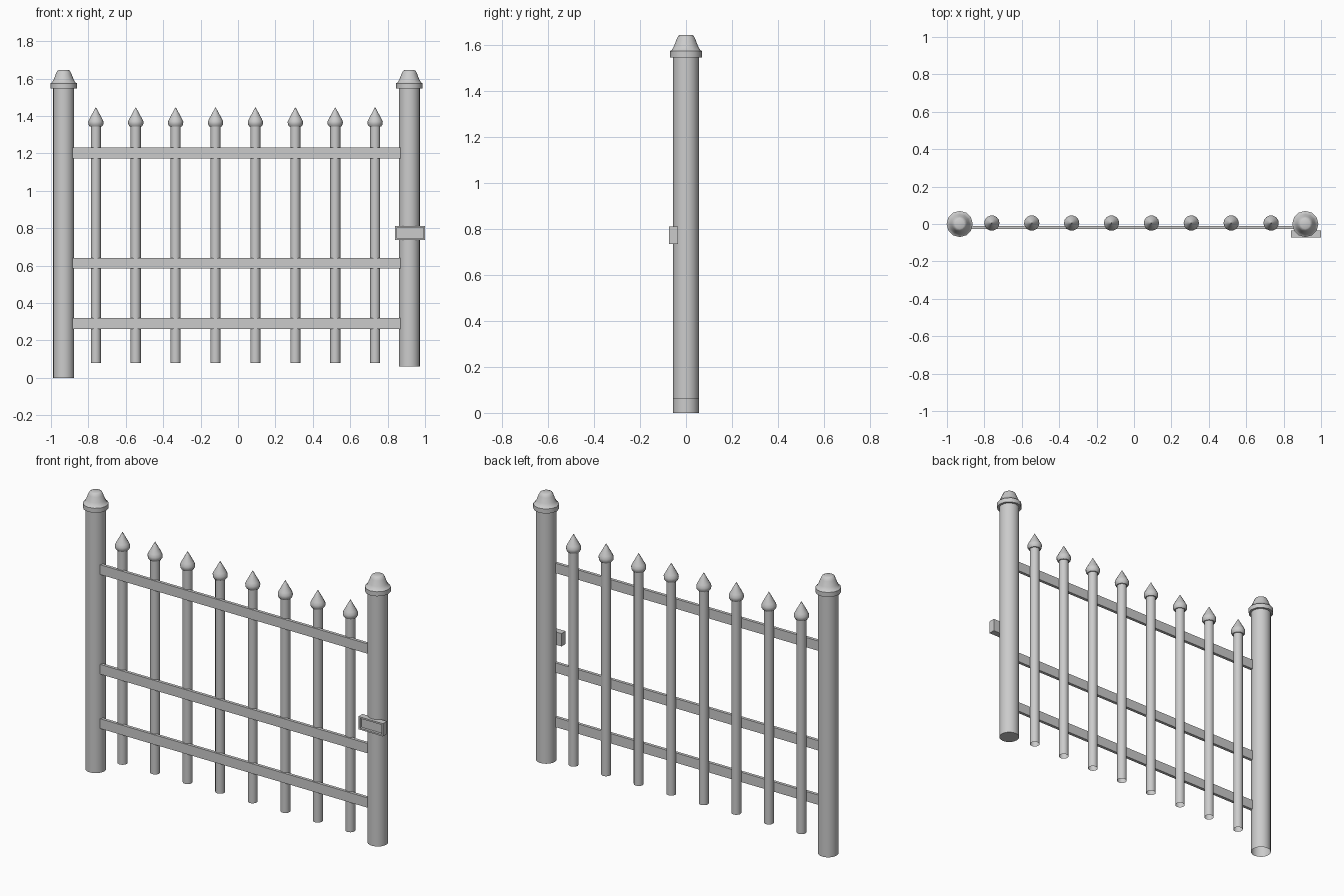
import bpy, bmesh, math

cube = bpy.data.objects.get("Cube")
if cube:
    bpy.data.objects.remove(cube)

# One painted metal colour
metal = bpy.data.materials.new("grey_metal")
metal.use_nodes = True
GREY = (0.6, 0.6, 0.6, 1)
metal.diffuse_color = GREY
metal.node_tree.nodes["Principled BSDF"].inputs["Base Color"].default_value = GREY


def finish(bm, name, smooth=None):
    bmesh.ops.recalc_face_normals(bm, faces=bm.faces)
    mesh = bpy.data.meshes.new(name)
    bm.to_mesh(mesh)
    bm.free()
    mesh.materials.append(metal)
    obj = bpy.data.objects.new(name, mesh)
    bpy.context.collection.objects.link(obj)
    if smooth:
        bpy.ops.object.select_all(action='DESELECT')
        obj.select_set(True)
        bpy.context.view_layer.objects.active = obj
        bpy.ops.object.shade_smooth_by_angle(angle=math.radians(smooth))
    return obj


def lathe(name, profile, x, y, sides, close_bottom=True, smooth=35):
    """Stack rings of (radius, height), closing the top."""
    bm = bmesh.new()
    rings = []
    for r, z in profile:
        rings.append([bm.verts.new((x + r * math.cos(math.tau * i / sides),
                                    y + r * math.sin(math.tau * i / sides), z))
                      for i in range(sides)])
    for low, high in zip(rings, rings[1:]):
        for i in range(sides):
            j = (i + 1) % sides
            bm.faces.new((low[i], low[j], high[j], high[i]))
    bm.faces.new(rings[-1])
    if close_bottom:
        bm.faces.new(rings[0][::-1])
    return finish(bm, name, smooth)


def box(x0, x1, y0, y1, z0, z1):
    bm = bmesh.new()
    bmesh.ops.create_cube(bm, size=1)
    for v in bm.verts:
        v.co = (x0 if v.co.x < 0 else x1,
                y0 if v.co.y < 0 else y1,
                z0 if v.co.z < 0 else z1)
    return bm


# Gate posts with domed caps; the hinge post reaches the ground
CAP = [(0.07, 1.548), (0.07, 1.575), (0.062, 1.58), (0.052, 1.598),
       (0.041, 1.627), (0.034, 1.641), (0.025, 1.646)]
for side, x, bottom in (("right", -0.932, 0), ("left", 0.916, 0.06)):
    lathe(side + "_post", [(0.056, bottom), (0.056, 1.56)], x, 0, 20,
          close_bottom=bottom > 0)
    lathe(side + "_post_cap", CAP, x, 0, 12)

# Pickets with pointed finials
FINIAL = [(0.033, 1.344), (0.04, 1.355), (0.041, 1.37), (0.034, 1.385), (0.001, 1.446)]
for n in range(8):
    x = -0.76 + n * 0.2133
    lathe(f"picket_{n + 1}", [(0.027, 0.08), (0.027, 1.35)], x, 0.005, 14,
          close_bottom=False)
    lathe(f"picket_finial_{n + 1}", FINIAL, x, 0.005, 14)

# Flat cross rails on the front of the pickets
for name, z in (("lower", 0.291), ("middle", 0.613), ("upper", 1.203)):
    finish(box(-0.885, 0.87, -0.028, -0.01, z - 0.029, z + 0.029), name + "_rail")

# Latch plate with a recessed front
bm = box(0.84, 1.0, -0.073, -0.035, 0.736, 0.812)
bm.normal_update()
front = [f for f in bm.faces if f.normal.y < -0.9]
bmesh.ops.inset_region(bm, faces=front, thickness=0.013)
floor = bmesh.ops.extrude_discrete_faces(bm, faces=front)["faces"]
for f in floor:
    bmesh.ops.translate(bm, verts=f.verts, vec=(0, 0.015, 0))
finish(bm, "latch")
